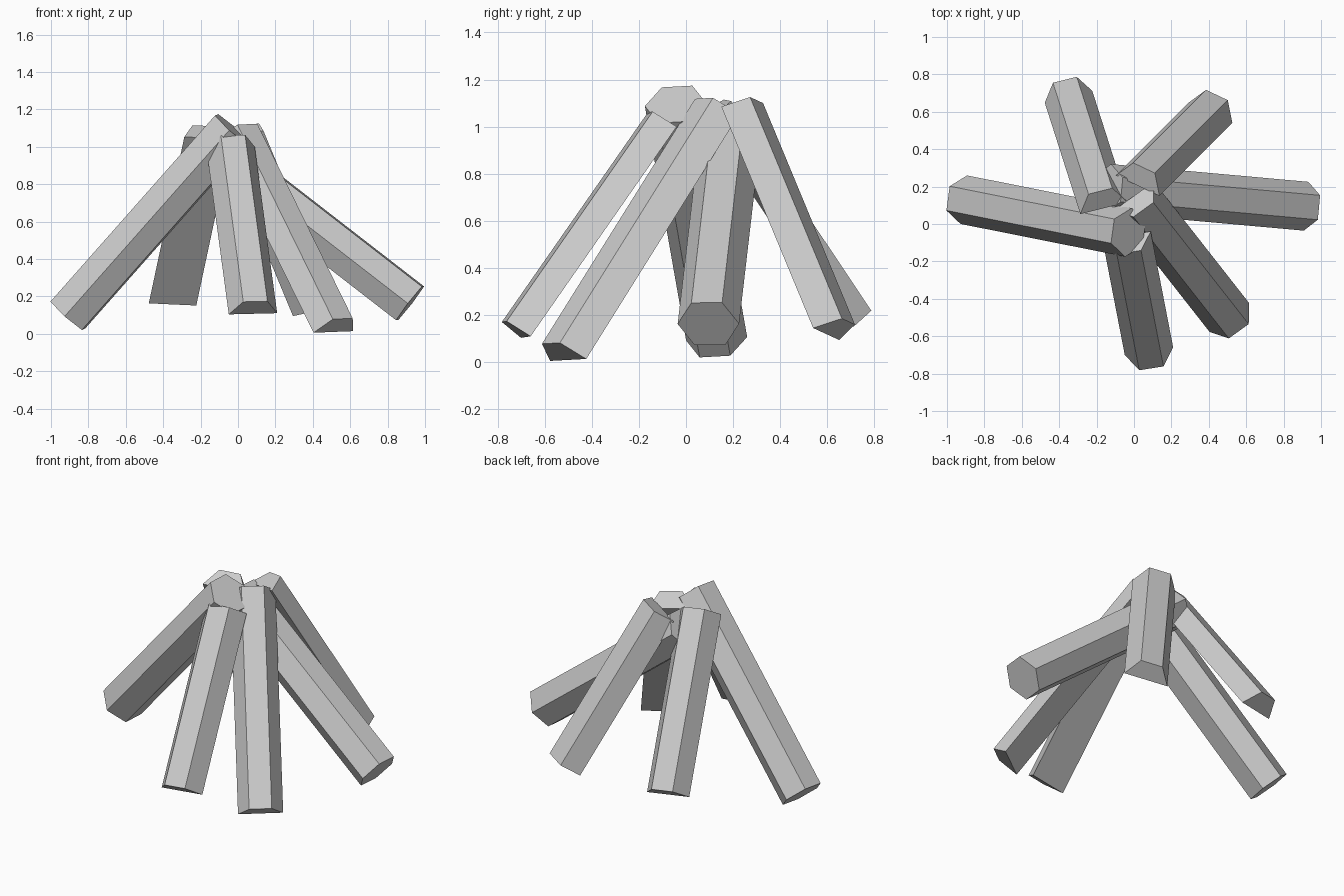
import bpy, bmesh, math
from mathutils import Vector

if "Cube" in bpy.data.objects:
    bpy.data.objects.remove(bpy.data.objects["Cube"])

R = 0.131  # log radius


def log(name, bottom, top, width_dir, sides):
    """Six-sided log (sides=6) or lengthwise split half (sides=3, flat face down)."""
    b, t = Vector(bottom), Vector(top)
    axis = (t - b).normalized()
    w = Vector(width_dir)
    w = (w - axis * w.dot(axis)).normalized()
    v = axis.cross(w)
    if v.z < 0:
        v = -v
    count = 6 if sides == 6 else 4
    ring = [w * R * math.cos(math.radians(60 * i)) + v * R * math.sin(math.radians(60 * i))
            for i in range(count)]
    bm = bmesh.new()
    end = bm.faces.new([bm.verts.new(b + p) for p in ring])
    ext = bmesh.ops.extrude_face_region(bm, geom=[end], use_keep_orig=True)
    moved = [g for g in ext["geom"] if isinstance(g, bmesh.types.BMVert)]
    bmesh.ops.translate(bm, verts=moved, vec=t - b)
    bmesh.ops.recalc_face_normals(bm, faces=bm.faces)
    me = bpy.data.meshes.new(name)
    bm.to_mesh(me)
    bm.free()
    bpy.context.collection.objects.link(bpy.data.objects.new(name, me))


# whole logs
log("left_log", (-0.91, 0.13, 0.10), (-0.03, -0.045, 1.095), (0.02, 0.13, 0.01), 6)
log("right_log", (0.92, 0.095, 0.163), (-0.135, 0.19, 0.98), (0, 0.26, 0.02), 6)

# split logs, bark side outwards
log("front_right_split_log", (0.51, -0.50, 0.01), (0.0, 0.15, 1.05), (0.22, 0.16, 0.01), 3)
log("front_split_log", (0.08, -0.68, 0.107), (-0.04, -0.06, 0.997), (0.26, 0.04, 0.005), 3)
log("back_right_split_log", (0.41, 0.595, 0.12), (0.02, 0.205, 1.06), (0.24, -0.11, 0.045), 3)
log("back_left_split_log", (-0.35, 0.68, 0.157), (-0.16, 0.085, 1.047), (0.26, 0.06, -0.005), 3)
